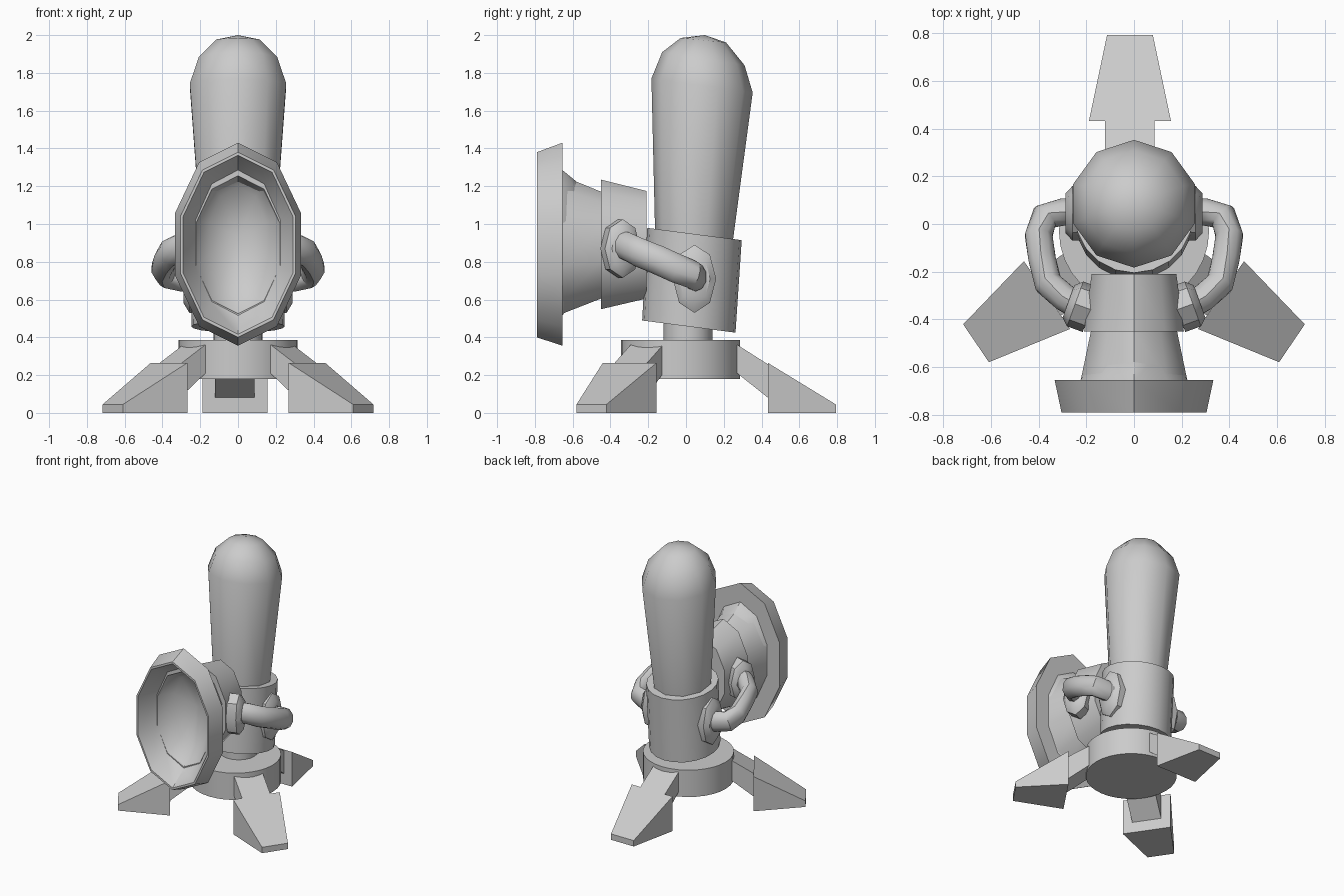
import bpy, bmesh, math
from mathutils import Vector, Matrix

cube = bpy.data.objects.get("Cube")
if cube:
    bpy.data.objects.remove(cube)

grey = bpy.data.materials.new("plain grey")
grey.use_nodes = True
grey.diffuse_color = (0.6, 0.6, 0.6, 1)
grey.node_tree.nodes["Principled BSDF"].inputs["Base Color"].default_value = (0.6, 0.6, 0.6, 1)


def finish(name, bm, mirror=False, angle=42):
    """Turn a bmesh into a shaded object, optionally mirrored across x."""
    bmesh.ops.remove_doubles(bm, verts=bm.verts, dist=0.0005)
    bmesh.ops.recalc_face_normals(bm, faces=bm.faces)
    for f in bm.faces:
        f.smooth = True
    for e in bm.edges:
        e.smooth = e.calc_face_angle(0) < math.radians(angle)
    mesh = bpy.data.meshes.new(name)
    bm.to_mesh(mesh)
    bm.free()
    mesh.materials.append(grey)
    obj = bpy.data.objects.new(name, mesh)
    bpy.context.collection.objects.link(obj)
    if mirror:
        obj.modifiers.new("mirror", "MIRROR").use_mirror_merge = False
    return obj


def loft(name, rings, sides, mirror=False):
    """Skin rings given as (centre, axis u, axis v); the first vertex lies on v."""
    bm = bmesh.new()
    loops = []
    for c, u, v in rings:
        loop = []
        for i in range(sides):
            a = math.tau * i / sides
            loop.append(bm.verts.new(Vector(c) + Vector(u) * math.sin(a) + Vector(v) * math.cos(a)))
        loops.append(loop)
    for a, b in zip(loops, loops[1:]):
        for i in range(sides):
            j = (i + 1) % sides
            bm.faces.new((a[i], a[j], b[j], b[i]))
    bm.faces.new(loops[0])
    bm.faces.new(loops[-1])
    return finish(name, bm, mirror)


def upright(y, z, r, slope=0.0):
    """Ring around a vertical axis, sloping down towards the back."""
    return (0, y, z), (r, 0, 0), (0, r, -r * slope)


def facing(y, z, rx, rz):
    """Ring facing the front."""
    return (0, y, z), (rx, 0, 0), (0, 0, rz)


# Base, neck, collar and domed barrel
loft("base_disc", [upright(-0.03, 0.18, 0.315), upright(-0.03, 0.385, 0.315)], 32)
loft("neck", [upright(0.01, 0.36, 0.13), upright(0.01, 0.6, 0.13)], 20)
loft("collar", [upright(0.015, 0.457, 0.247, 0.13), upright(0.045, 0.947, 0.25, 0.13)], 20)
loft("barrel", [upright(0.04, 0.9, 0.203, 0.14), upright(0.085, 1.733, 0.268, 0.14),
                upright(0.092, 1.875, 0.218, 0.16), upright(0.092, 1.973, 0.12, 0.1),
                upright(0.1, 2.0, 0)], 10)

# Horn with a hollow bowl, and the can behind it
loft("horn", [facing(-0.45, 0.888, 0.19, 0.283), facing(-0.655, 0.89, 0.235, 0.365),
              facing(-0.655, 0.893, 0.35, 0.537), facing(-0.79, 0.89, 0.32, 0.49),
              facing(-0.79, 0.89, 0.307, 0.474), facing(-0.66, 0.9, 0.24, 0.39),
              facing(-0.55, 0.92, 0.16, 0.28), facing(-0.5, 0.93, 0.0, 0.0)], 10)
loft("horn_can", [facing(-0.21, 0.89, 0.187, 0.285), facing(-0.45, 0.892, 0.22, 0.343)], 10)

# Side pipes with their flanges
path = [Vector(p) for p in ((0.2, -0.36, 0.89), (0.29, -0.31, 0.88), (0.36, -0.25, 0.85),
                            (0.385, -0.15, 0.81), (0.4, -0.05, 0.765), (0.375, 0.03, 0.735),
                            (0.3, 0.05, 0.72), (0.2, 0.05, 0.72))]
rings = []
for i, p in enumerate(path):
    t = (path[min(i + 1, len(path) - 1)] - path[max(i - 1, 0)]).normalized()
    side = t.cross(Vector((0, 0, 1))).normalized()
    rings.append((p, side * 0.06, side.cross(t) * 0.077))
loft("side_pipe", rings, 10, mirror=True)


def flange(name, centre, ry, rz, turn):
    rot = Matrix.Rotation(math.radians(turn), 3, "Z")
    rings = [(Vector(centre) + rot @ Vector((d, 0, 0)), rot @ Vector((0, ry * s, 0)), (0, 0, rz * s))
             for d, s in ((-0.1, 1), (-0.03, 1), (0, 0.72))]
    loft(name, rings, 8, mirror=True)


flange("can_flange", (0.275, -0.325, 0.87), 0.1, 0.155, 20)
flange("collar_flange", (0.288, 0.045, 0.71), 0.115, 0.18, 0)


def wedge(name, near, far, place):
    """Block between two cross-sections (distance, half width, bottom, top)."""
    bm = bmesh.new()
    ends = []
    for d, w, low, high in (near, far):
        ends.append([bm.verts.new(place @ Vector(p))
                     for p in ((d, -w, low), (d, w, low), (d, w, high), (d, -w, high))])
    a, b = ends
    bm.faces.new(a)
    bm.faces.new(b)
    for i in range(4):
        j = (i + 1) % 4
        bm.faces.new((a[i], a[j], b[j], b[i]))
    finish(name, bm, angle=20)


# Three legs, each a strut and a tapered foot
for name, x, y, angle in (("back", -0.017, 0.433, 90), ("right", -0.365, -0.298, 214.2),
                          ("left", 0.365, -0.298, -34.2)):
    place = Matrix.Translation((x, y, 0)) @ Matrix.Rotation(math.radians(angle), 4, "Z")
    wedge(name + "_strut", (-0.2, 0.104, 0.24, 0.385), (0.02, 0.104, 0.065, 0.245), place)
    wedge(name + "_foot", (0, 0.172, 0, 0.265), (0.36, 0.096, 0, 0.045), place)
